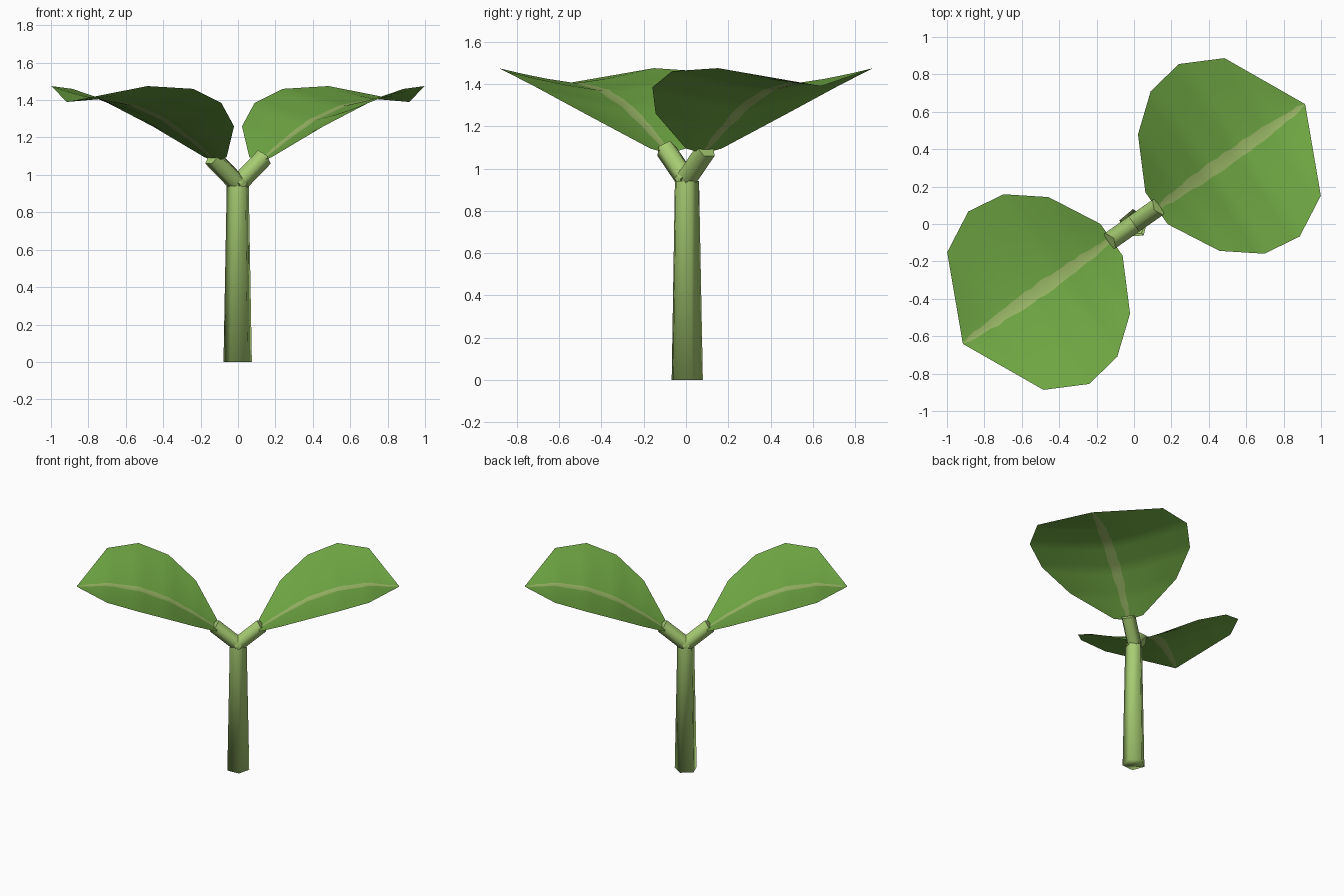
import bpy, bmesh, math, random
from mathutils import Vector, Matrix

random.seed(4)
cube = bpy.data.objects.get("Cube")
if cube:
    bpy.data.objects.remove(cube, do_unlink=True)


def material(name, rgb):
    m = bpy.data.materials.new(name)
    m.use_nodes = True
    m.diffuse_color = (*rgb, 1)
    m.node_tree.nodes["Principled BSDF"].inputs["Base Color"].default_value = (*rgb, 1)
    return m


STEM = material("pale stem green", (0.39, 0.61, 0.17))
LEAF = material("leaf green", (0.17, 0.41, 0.06))
VEIN = material("vein green", (0.34, 0.50, 0.14))
LEAF_ANGLE = math.radians(35)


def finish(bm, name, mats):
    mesh = bpy.data.meshes.new(name)
    for f in bm.faces:
        f.smooth = True
    bm.to_mesh(mesh)
    bm.free()
    for m in mats:
        mesh.materials.append(m)
    obj = bpy.data.objects.new(name, mesh)
    bpy.context.collection.objects.link(obj)
    return obj


def tube(name, start, end, r1, r2, phase, cap_end):
    """Five-sided tapered tube between two points."""
    start, end = Vector(start), Vector(end)
    turn = (end - start).to_track_quat('Z', 'Y') if cap_end else Matrix.Identity(3)
    bm = bmesh.new()
    rings = []
    for centre, r in ((start, r1), (end, r2)):
        angles = [phase + math.tau * i / 5 for i in range(5)]
        rings.append([bm.verts.new(centre + turn @ Vector((r * math.cos(a), r * math.sin(a), 0)))
                      for a in angles])
    low, high = rings
    for i in range(5):
        j = (i + 1) % 5
        bm.faces.new((low[i], low[j], high[j], high[i]))
    bm.faces.new(low[::-1])
    if cap_end:
        bm.faces.new(high)
    return finish(bm, name, [STEM])


# Leaf stations: distance out, half width, midrib height, rim height
STATIONS = [(0.147, 0.104, 1.075, 1.095), (0.292, 0.38, 1.175, 1.26),
            (0.48, 0.53, 1.29, 1.385), (0.687, 0.563, 1.37, 1.46),
            (0.905, 0.449, 1.405, 1.475), (1.117, 0, 1.39, 1.39)]
STEPS = 5


def leaf(name):
    """Cupped leaf sheet with an irregular vein strip down the middle."""
    rows = []
    for a, b in zip(STATIONS, STATIONS[1:]):
        for k in range(STEPS):
            rows.append([p + (q - p) * k / STEPS for p, q in zip(a, b)])
    rows.append(STATIONS[-1])
    bm = bmesh.new()
    grid = []
    for n, (u, w, mid, rim) in enumerate(rows):
        s = n / (len(rows) - 1)
        vein = 0.012 + 0.024 * math.sin(math.pi * s)
        left, right = (min(w * 0.9, vein + random.uniform(-0.005, 0.005)) for _ in "ab")
        across = [-w, -w * 0.66 - left * 0.34, -w * 0.33 - left * 0.67, -left, 0,
                  right, w * 0.33 + right * 0.67, w * 0.66 + right * 0.34, w]
        grid.append([bm.verts.new((u, v, mid + (rim - mid) * (abs(v) / w) ** 1.3 if w else mid))
                     for v in across])
    for r0, r1 in zip(grid, grid[1:]):
        for c in range(len(r0) - 1):
            f = bm.faces.new((r0[c], r1[c], r1[c + 1], r0[c + 1]))
            f.material_index = 1 if c in (3, 4) else 0
    # the last row gathers into the tip
    bmesh.ops.remove_doubles(bm, verts=bm.verts, dist=0.0001)
    return finish(bm, name, [LEAF, VEIN])


# Main stem
tube("stem", (0, 0, 0), (0, 0, 0.94), 0.08, 0.062, math.radians(-50), False)

# Two opposite leaves, each on a short stalk
for side, angle in (("left", LEAF_ANGLE), ("right", LEAF_ANGLE + math.pi)):
    stalk = tube(side + "_leaf_stalk", (-0.015, 0, 0.94), (0.165, 0, 1.092),
                 0.052, 0.052, math.radians(90), True)
    blade = leaf(side + "_leaf")
    for obj in (stalk, blade):
        obj.rotation_euler.z = angle
    bpy.ops.object.select_all(action='DESELECT')
    stalk.select_set(True)
    bpy.context.view_layer.objects.active = stalk
    bpy.ops.object.shade_smooth_by_angle(angle=math.radians(80))
